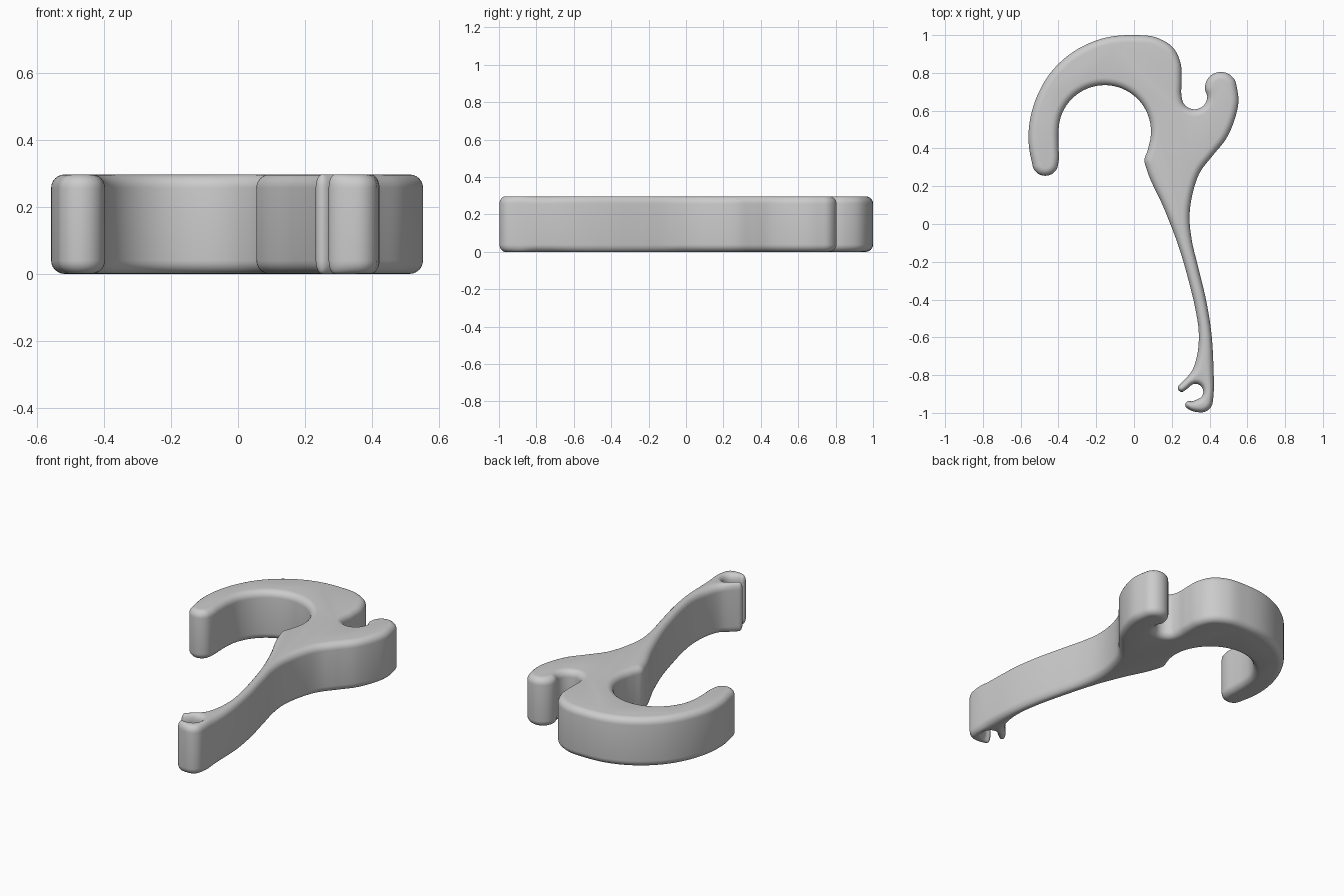
import bpy, bmesh
from math import sin, cos, pi, radians
from mathutils import Vector

cube = bpy.data.objects.get("Cube")
if cube:
    bpy.data.objects.remove(cube, do_unlink=True)

HEIGHT = 0.297      # thickness of the plate
ROUND = 0.04        # radius of the rounded rims
STEPS = 6           # segments in each rounded rim
SPACING = 0.014     # distance between outline samples


def arc(cx, cy, r, start, end, count=6):
    """Points along a circular arc, angles in degrees."""
    angles = [radians(start + (end - start) * i / count) for i in range(count + 1)]
    return [(cx + r * cos(a), cy + r * sin(a)) for a in angles]


def smooth_loop(points):
    """Closed spline through the points, resampled at an even spacing."""
    pts = [Vector(p) for p in points]
    n = len(pts)
    dist = [(pts[(i + 1) % n] - pts[i]).length for i in range(n)]
    tangents = []
    for i in range(n):
        before, after = dist[i - 1], dist[i]
        back = (pts[i] - pts[i - 1]) / before
        ahead = (pts[(i + 1) % n] - pts[i]) / after
        tangents.append((back * after + ahead * before) / (before + after))
    result = []
    for i in range(n):
        j, d = (i + 1) % n, dist[i]
        count = max(1, round(d / SPACING))
        for k in range(count):
            t = k / count
            s = 1 - t
            result.append(pts[i] * (s * s * (1 + 2 * t)) + pts[j] * (t * t * (3 - 2 * t))
                          + tangents[i] * (d * t * s * s) - tangents[j] * (d * t * t * s))
    return result


def inward_normals(loop):
    normals = []
    for i in range(len(loop)):
        t = (loop[(i + 1) % len(loop)] - loop[i - 1]).normalized()
        normals.append(Vector((t.y, -t.x)))
    return normals


def rim_widths(loop, normals):
    """Rim width at each point, limited by the local thickness of the outline."""
    widths = []
    for p, n in zip(loop, normals):
        radius = ROUND
        for q in loop:
            d = q - p
            depth = d.dot(n)
            if depth > 1e-5:
                radius = min(radius, 0.9 * d.length_squared / (2 * depth))
        widths.append(radius)
    for _ in range(3):
        count = len(widths)
        widths = [min(widths[i], (widths[i - 1] + widths[i] + widths[(i + 1) % count]) / 3)
                  for i in range(count)]
    return widths


def rounded_plate(name, points, material):
    loop = smooth_loop(points)
    normals = inward_normals(loop)
    widths = rim_widths(loop, normals)
    lower = []
    for k in range(STEPS + 1):
        a = k / STEPS * pi / 2
        lower.append((1 - sin(a), ROUND * (1 - cos(a))))
    profile = lower + [(inset, HEIGHT - z) for inset, z in reversed(lower)]

    bm = bmesh.new()
    rings = []
    for inset, z in profile:
        rings.append([bm.verts.new((*(p + n * (w * inset)), z))
                      for p, n, w in zip(loop, normals, widths)])
    for low, high in zip(rings, rings[1:]):
        for i in range(len(low)):
            bm.faces.new((low[i - 1], low[i], high[i], high[i - 1]))
    bm.faces.new(rings[0])
    bm.faces.new(rings[-1])
    bmesh.ops.recalc_face_normals(bm, faces=bm.faces[:])
    mesh = bpy.data.meshes.new(name)
    bm.to_mesh(mesh)
    bm.free()
    mesh.materials.append(material)
    obj = bpy.data.objects.new(name, mesh)
    bpy.context.collection.objects.link(obj)
    bpy.ops.object.select_all(action='DESELECT')
    obj.select_set(True)
    bpy.context.view_layer.objects.active = obj
    bpy.ops.object.shade_smooth_by_angle(angle=radians(35))
    return obj


grey = bpy.data.materials.new("plain grey")
grey.use_nodes = True
colour = (0.6, 0.6, 0.6, 1)
grey.diffuse_color = colour
grey.node_tree.nodes["Principled BSDF"].inputs["Base Color"].default_value = colour

# Large hook: rounded tip, then its outer sweep
hook_outer = arc(-0.47, 0.325, 0.07, 0, -180) + [
    (-0.557, 0.42), (-0.557, 0.5), (-0.52, 0.66), (-0.43, 0.815), (-0.3, 0.925),
    (-0.155, 0.985), (0, 1), (0.125, 0.985), (0.21, 0.93), (0.247, 0.85), (0.252, 0.76)]

# Notch and thumb beside the hook
thumb = arc(0.32, 0.675, 0.068, 180, 360) + arc(0.46, 0.72, 0.085, 185, 0) + [
    (0.553, 0.66), (0.53, 0.545), (0.49, 0.455), (0.415, 0.36)]

# Outer side of the slender stem
stem_outer = [(0.35, 0.275), (0.31, 0.16), (0.294, 0.04), (0.305, -0.08),
              (0.34, -0.23), (0.383, -0.41), (0.41, -0.58), (0.42, -0.74)]

# Small claw at the end of the stem
claw = (arc(0.355, -0.935, 0.063, 0, -100) + arc(0.292, -0.957, 0.021, -120, -300)
        + arc(0.325, -0.888, 0.042, -80, 150) + arc(0.253, -0.868, 0.021, -40, -240)
        + [(0.262, -0.83)])

# Inner side of the stem, up to the corner below the hook
stem_inner = [(0.305, -0.78), (0.335, -0.69), (0.343, -0.58), (0.325, -0.45),
              (0.293, -0.315), (0.24, -0.13), (0.16, 0.08), (0.067, 0.29),
              (0.055, 0.335), (0.072, 0.39)]

# Inner curve of the hook
hook_inner = arc(-0.155, 0.49, 0.245, -5, 180, 10) + [(-0.4, 0.42)]

rounded_plate("hook_with_stem",
              hook_outer + thumb + stem_outer + claw + stem_inner + hook_inner, grey)
